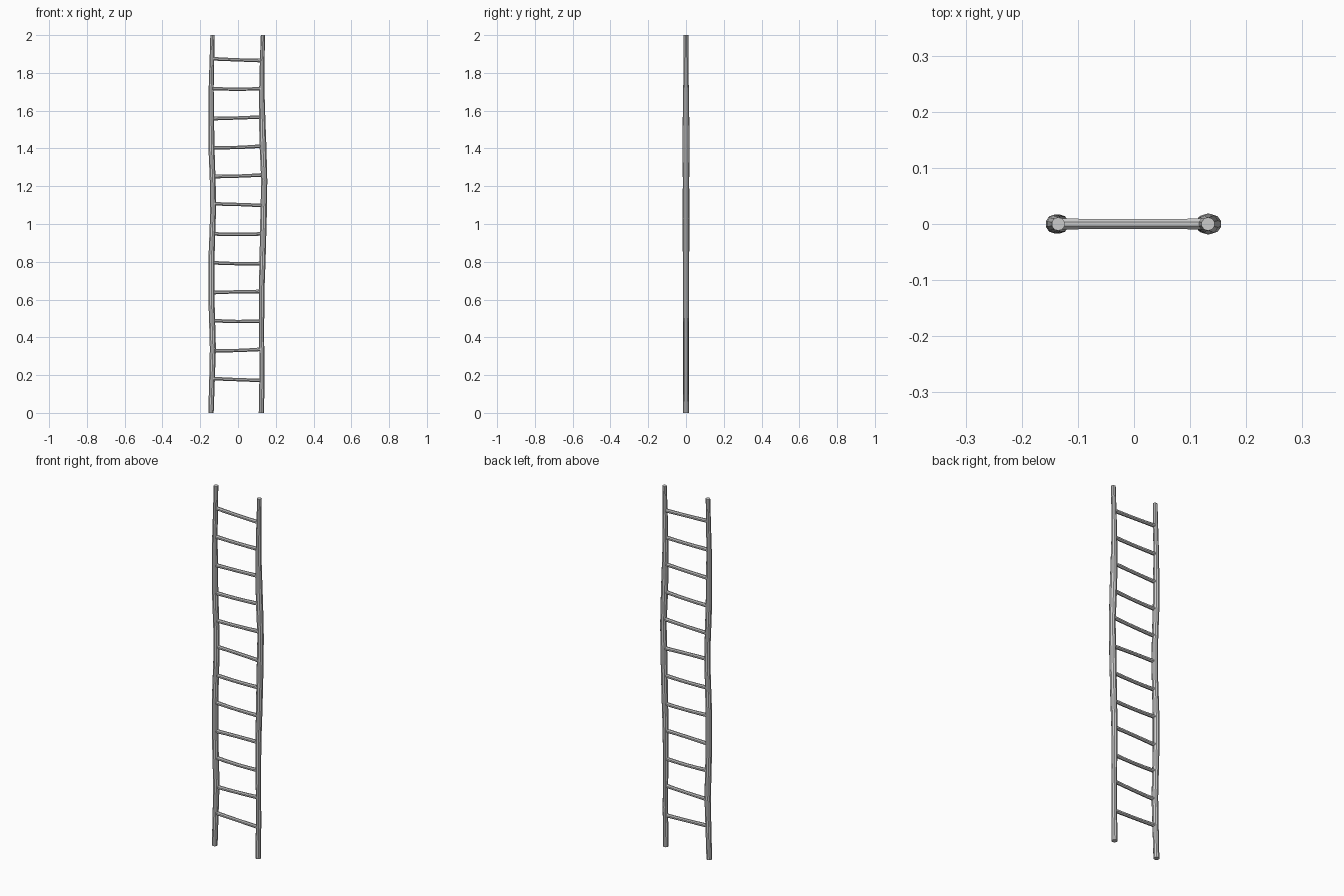
import bpy, bmesh, math
from mathutils import Vector


def tube(name, points, sides, across):
    """Closed tube through (x, z, radius) points; rings lie in the xy or yz plane."""
    bm = bmesh.new()
    rings = []
    for x, z, r in points:
        ring = []
        for i in range(sides):
            a = 2 * math.pi * (i + 0.5) / sides
            c, s = r * math.cos(a), r * math.sin(a)
            co = Vector((x, c, z + s)) if across else Vector((x + c, s, z))
            ring.append(bm.verts.new(co))
        rings.append(ring)
    for lo, hi in zip(rings, rings[1:]):
        for i in range(sides):
            j = (i + 1) % sides
            bm.faces.new((lo[i], lo[j], hi[j], hi[i]))
    bm.faces.new(rings[0])
    bm.faces.new(rings[-1])
    bmesh.ops.recalc_face_normals(bm, faces=bm.faces)
    mesh = bpy.data.meshes.new(name)
    bm.to_mesh(mesh)
    bm.free()
    obj = bpy.data.objects.new(name, mesh)
    bpy.context.collection.objects.link(obj)
    return obj


# Crooked wooden side rails: (x, z, radius)
tube("left_rail", [(-0.143, 0, 0.015), (-0.136, 0.23, 0.016), (-0.133, 0.34, 0.017),
                   (-0.141, 0.62, 0.017), (-0.141, 0.80, 0.017), (-0.132, 1.06, 0.016),
                   (-0.133, 1.20, 0.016), (-0.141, 1.42, 0.017), (-0.142, 1.58, 0.016),
                   (-0.142, 1.72, 0.014), (-0.138, 1.87, 0.013), (-0.135, 2, 0.012)], 10, False)
tube("right_rail", [(0.124, 0, 0.015), (0.127, 0.22, 0.014), (0.125, 0.42, 0.014),
                    (0.125, 0.65, 0.016), (0.130, 0.81, 0.017), (0.135, 1.03, 0.018),
                    (0.139, 1.23, 0.017), (0.132, 1.42, 0.019), (0.129, 1.52, 0.018),
                    (0.126, 1.70, 0.015), (0.128, 1.86, 0.013), (0.132, 2, 0.012)], 10, False)

# Slightly uneven rungs: (left z, right z, bend)
rungs = [(0.182, 0.172, -0.001), (0.328, 0.337, -0.002), (0.489, 0.487, -0.004),
         (0.637, 0.643, 0.001), (0.795, 0.791, -0.003), (0.948, 0.948, -0.003),
         (1.107, 1.098, 0.001), (1.251, 1.260, -0.002), (1.404, 1.413, -0.003),
         (1.558, 1.567, -0.001), (1.716, 1.716, -0.002), (1.875, 1.865, -0.001)]
for n, (zl, zr, bend) in enumerate(rungs):
    pts = []
    for k in range(5):
        t = k / 4
        z = zl + (zr - zl) * t + bend * math.sin(math.pi * t)
        pts.append((-0.134 + 0.264 * t, z, 0.0105 - 0.001 * math.sin(math.pi * t)))
    tube(f"rung_{n + 1}", pts, 8, True)
